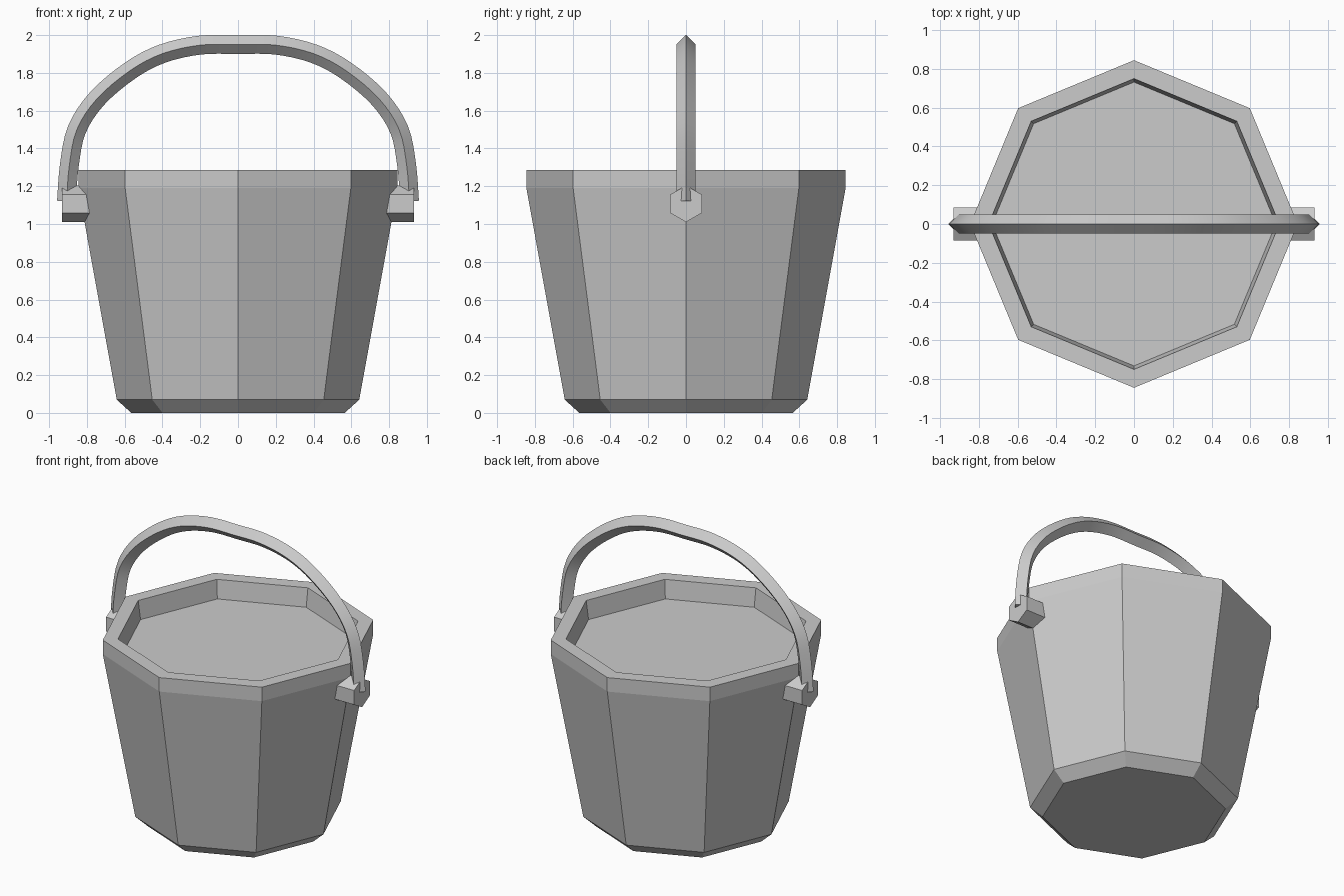
import bpy, bmesh, math
from mathutils import Vector

if "Cube" in bpy.data.objects:
    bpy.data.objects.remove(bpy.data.objects["Cube"])

grey = bpy.data.materials.new("grey")
grey.diffuse_color = (0.6, 0.6, 0.6, 1)
grey.use_nodes = True
grey.node_tree.nodes["Principled BSDF"].inputs["Base Color"].default_value = grey.diffuse_color


def finish(name, bm):
    bmesh.ops.recalc_face_normals(bm, faces=bm.faces)
    mesh = bpy.data.meshes.new(name)
    bm.to_mesh(mesh)
    bm.free()
    mesh.materials.append(grey)
    obj = bpy.data.objects.new(name, mesh)
    bpy.context.collection.objects.link(obj)
    return obj


def loft(name, rings):
    """Join closed rings of points with quads and cap both ends."""
    bm = bmesh.new()
    vs = [[bm.verts.new(p) for p in ring] for ring in rings]
    n = len(vs[0])
    for a, b in zip(vs, vs[1:]):
        for i in range(n):
            j = (i + 1) % n
            bm.faces.new((a[i], a[j], b[j], b[i]))
    bm.faces.new(vs[0])
    bm.faces.new(vs[-1])
    return finish(name, bm)


# Bucket: octagonal shell, chamfered foot, straight rim, recessed top
profile = [(0.565, 0), (0.642, 0.07), (0.845, 1.19), (0.845, 1.285),
           (0.75, 1.285), (0.732, 1.16)]
loft("bucket", [[(r * math.cos(k * math.pi / 4), r * math.sin(k * math.pi / 4), z)
                 for k in range(8)] for r, z in profile])

# Handle lugs: hexagonal blocks with a point up
for side, label in ((-1, "left"), (1, "right")):
    loft(label + "_lug", [[(side * x, 0.097 * math.sin(k * math.pi / 3),
                            1.107 + 0.097 * math.cos(k * math.pi / 3))
                           for k in range(6)] for x in (0.775, 0.932)])

# Handle: diamond section swept along a smooth arch
half = [(0.908, 1.12), (0.893, 1.31), (0.853, 1.50), (0.745, 1.665),
        (0.57, 1.813), (0.40, 1.902), (0.2, 1.947)]
ctrl = [Vector((-x, z)) for x, z in half] + [Vector((0, 1.95))] \
    + [Vector((x, z)) for x, z in reversed(half)]
ext = [2 * ctrl[0] - ctrl[1]] + ctrl + [2 * ctrl[-1] - ctrl[-2]]
path = []
STEPS = 4
for i in range(1, len(ext) - 2):
    a, b, c, d = ext[i - 1:i + 3]
    for s in range(STEPS):
        t = s / STEPS
        path.append(0.5 * (2 * b + (c - a) * t + (2 * a - 5 * b + 4 * c - d) * t ** 2
                           + (3 * b - a - 3 * c + d) * t ** 3))
path.append(ctrl[-1])
rings = []
R = 0.05
for i, p in enumerate(path):
    tan = (path[min(i + 1, len(path) - 1)] - path[max(i - 1, 0)]).normalized()
    nx, nz = -tan.y * R, tan.x * R
    rings.append([(p.x + nx, 0, p.y + nz), (p.x, R, p.y),
                  (p.x - nx, 0, p.y - nz), (p.x, -R, p.y)])
handle = loft("handle", rings)
bpy.context.view_layer.objects.active = handle
handle.select_set(True)
bpy.ops.object.shade_smooth_by_angle(angle=math.radians(30))
